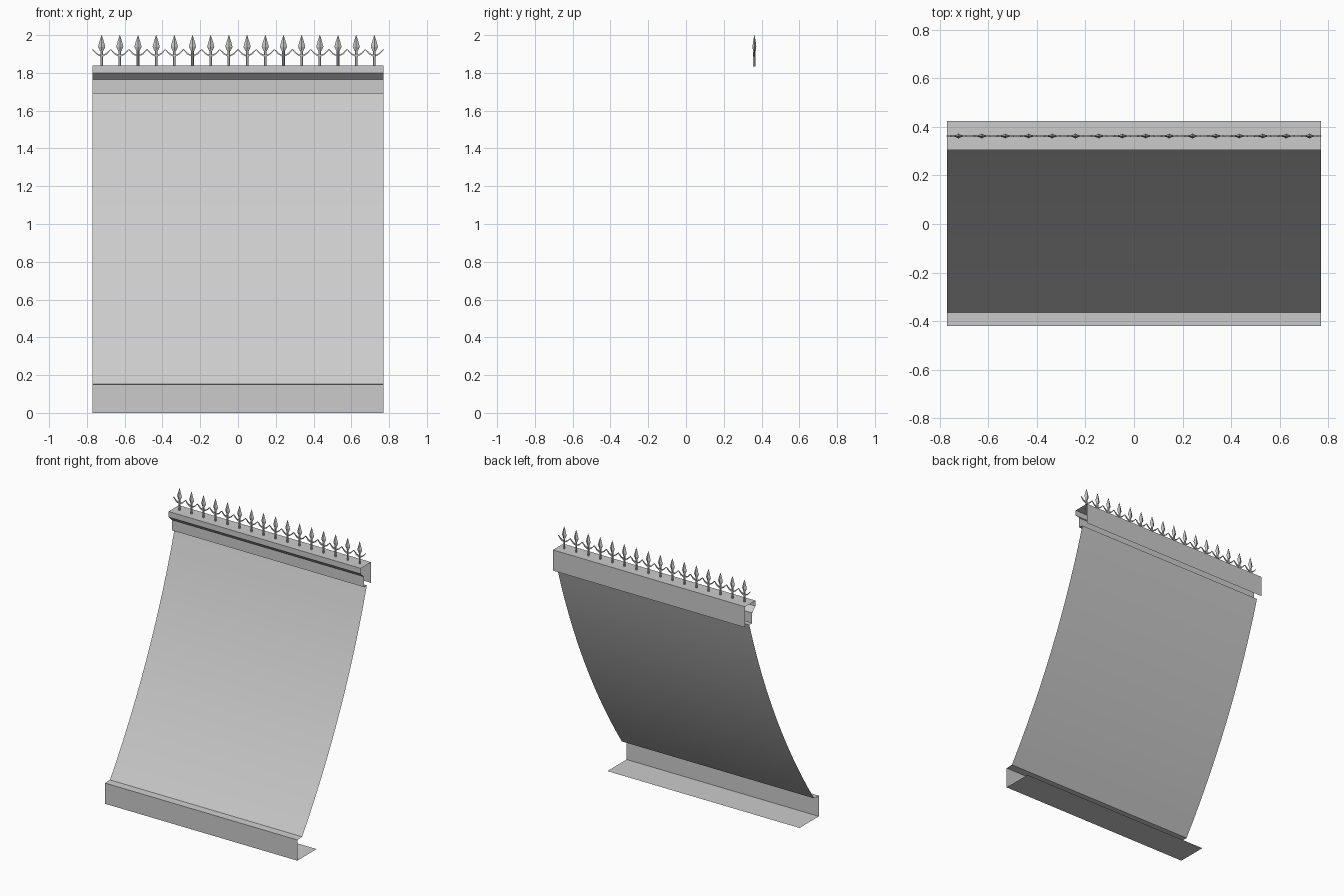
import bpy, math
from mathutils import Vector

if "Cube" in bpy.data.objects:
    bpy.data.objects.remove(bpy.data.objects["Cube"])

HALF = 0.77      # half width of the roof strip
RAIL_Y = 0.362   # line of the cresting


def make(name, verts, faces):
    me = bpy.data.meshes.new(name)
    me.from_pydata([tuple(v) for v in verts], [], faces)
    me.update()
    ob = bpy.data.objects.new(name, me)
    bpy.context.collection.objects.link(ob)
    return ob


def strip(name, profile, smooth=False):
    """Sweep an open (y, z) profile across the width as a thin sheet."""
    verts = [(x, y, z) for y, z in profile for x in (-HALF, HALF)]
    faces = [(2*i, 2*i + 1, 2*i + 3, 2*i + 2) for i in range(len(profile) - 1)]
    ob = make(name, verts, faces)
    if smooth:
        for p in ob.data.polygons:
            p.use_smooth = True
    return ob


def tube(verts, faces, rings, sides, turn=0.0):
    """Add a closed tube; each ring is (centre, u radius vector, v radius vector)."""
    b = len(verts)
    for c, u, v in rings:
        for k in range(sides):
            a = turn + 2*math.pi*k/sides
            verts.append(Vector(c) + Vector(u)*math.cos(a) + Vector(v)*math.sin(a))
    for r in range(len(rings) - 1):
        for k in range(sides):
            n = (k + 1) % sides
            faces.append((b + r*sides + k, b + r*sides + n,
                          b + (r+1)*sides + n, b + (r+1)*sides + k))
    faces.append(tuple(b + k for k in reversed(range(sides))))
    faces.append(tuple(b + (len(rings)-1)*sides + k for k in range(sides)))


# Eaves board: bottom flange, front face and ledge
strip("eaves_board", [(-0.20, 0), (-0.42, 0), (-0.42, 0.15), (-0.365, 0.152)])

# Concave roof slope
p0, p1, sag, n = Vector((-0.365, 0.152)), Vector((0.375, 1.69)), 0.066, 12
d = (p1 - p0).normalized()
out = Vector((d.y, -d.x))
slope = [p0.lerp(p1, i/n) + out*sag*4*(i/n)*(1 - i/n) for i in range(n + 1)]
strip("roof_slope", [tuple(p) for p in slope], smooth=True)

# Stepped cornice: soffit, lower fascia, bevel, upper fascia, top and back drop
strip("cornice", [(0.375, 1.69), (0.342, 1.69), (0.342, 1.765), (0.305, 1.80),
                  (0.305, 1.84), (0.423, 1.84), (0.423, 1.69)])

# Cresting: a row of spearhead finials with branching side arms
for i in range(16):
    x = -0.722 + i*1.444/15
    verts, faces = [], []

    def ring(z, rx, ry):
        return ((x, RAIL_Y, z), (rx, 0, 0), (0, ry, 0))

    # Post
    tube(verts, faces, [ring(1.835, 0.007, 0.007), ring(1.925, 0.007, 0.007)], 6)
    # Spearhead
    tube(verts, faces, [ring(1.915, 0.008, 0.007), ring(1.938, 0.019, 0.010),
                        ring(1.965, 0.012, 0.007), ring(2.0, 0.0008, 0.0008)], 4)
    # Side arms, rising to meet the neighbours
    for s in (-1, 1):
        rings = []
        for dx, z, r in ((0, 1.888, 0.006), (0.026, 1.901, 0.005), (0.048, 1.924, 0.003)):
            rings.append(((x + s*dx, RAIL_Y, z), (-0.5*r*s, 0, 0.86*r), (0, -r*s, 0)))
        tube(verts, faces, rings, 4, math.pi/4)
    make("cresting_finial", verts, faces)
